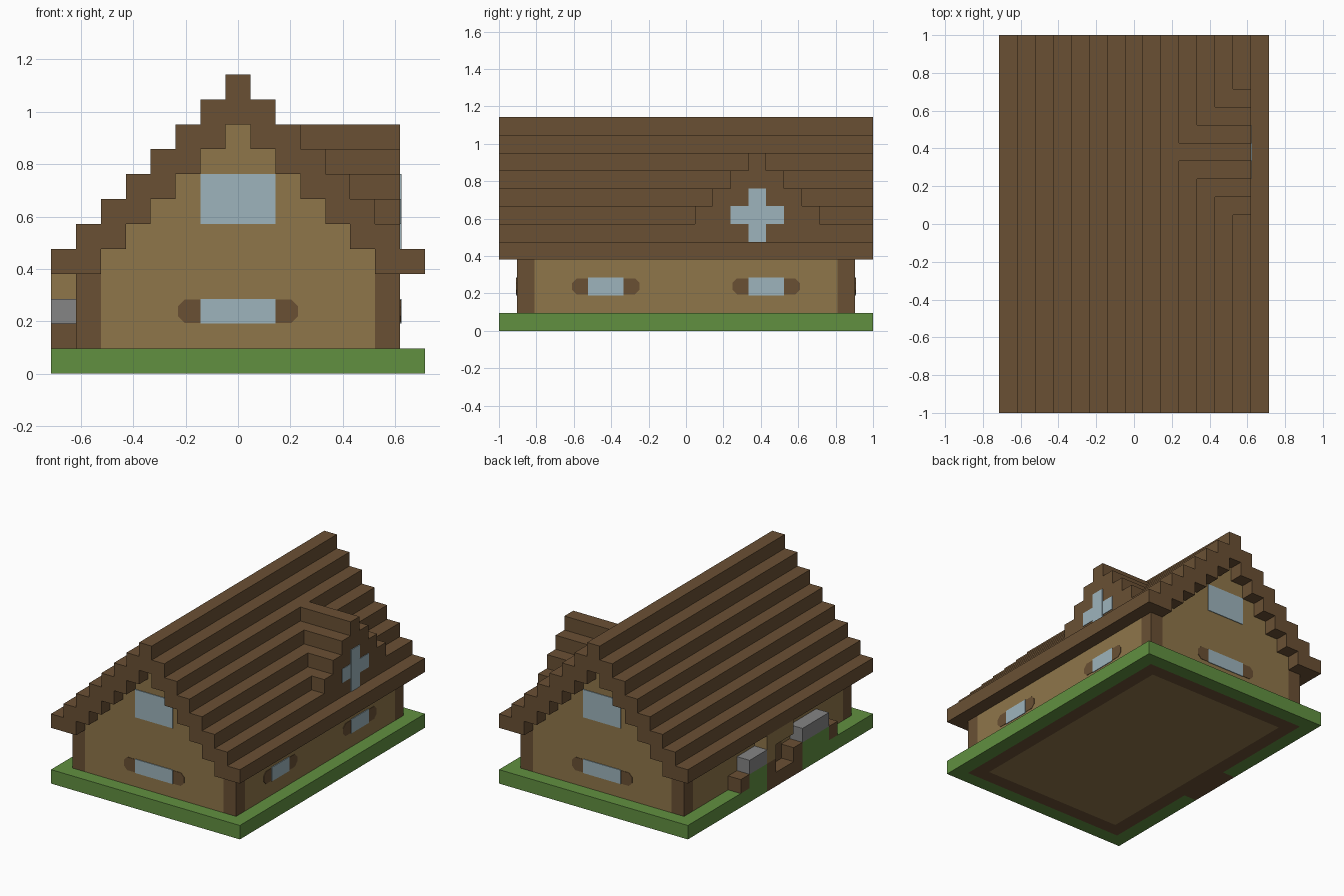
import bpy
import bmesh

U = 2 / 21  # one building block

cube = bpy.data.objects.get("Cube")
if cube:
    bpy.data.objects.remove(cube)


def material(name, rgb):
    lin = [((c / 255 + 0.055) / 1.055) ** 2.4 for c in rgb] + [1]
    m = bpy.data.materials.new(name)
    m.use_nodes = True
    m.diffuse_color = lin
    bsdf = m.node_tree.nodes["Principled BSDF"]
    bsdf.inputs["Base Color"].default_value = lin
    bsdf.inputs["Roughness"].default_value = 0.9
    return m


BROWN = material("dark_wood", (106, 80, 52))
TAN = material("light_wood", (143, 118, 74))
GLASS = material("pale_glass", (157, 180, 188))
GREEN = material("grass_green", (97, 144, 64))
GREY = material("stone_grey", (133, 133, 133))


def finish(name, bm, mat):
    bmesh.ops.recalc_face_normals(bm, faces=bm.faces)
    mesh = bpy.data.meshes.new(name)
    bm.to_mesh(mesh)
    bm.free()
    mesh.materials.append(mat)
    obj = bpy.data.objects.new(name, mesh)
    bpy.context.collection.objects.link(obj)
    return obj


def box(name, mat, xs, ys, zs):
    """Box between ranges given in blocks."""
    bm = bmesh.new()
    bmesh.ops.create_cube(bm, size=1)
    for v in bm.verts:
        for i, (lo, hi) in enumerate((xs, ys, zs)):
            v.co[i] = (lo if v.co[i] < 0 else hi) * U
    return finish(name, bm, mat)


def prism(name, mat, outline, axis, lo, hi):
    """Extrude an (across, up) outline along axis 'x' or 'y', in blocks."""
    bm = bmesh.new()
    place = (lambda a, z: (lo, a, z)) if axis == "x" else (lambda a, z: (a, lo, z))
    face = bm.faces.new([bm.verts.new(place(a, z)) for a, z in outline])
    ext = bmesh.ops.extrude_face_region(bm, geom=[face])
    for v in ext["geom"]:
        if isinstance(v, bmesh.types.BMVert):
            v.co["xy".index(axis)] = hi
    for v in bm.verts:
        v.co *= U
    return finish(name, bm, mat)


def stair(half, z, steps, rise_first=True):
    """One-block stair points going in and up from (half, z)."""
    pts = [(half, z)]
    for i in range(steps):
        pts += [(half - i, z + i + 1), (half - i - 1, z + i + 1)]
    return pts


def mirrored(pts, centre=0):
    """Close a half outline by mirroring it."""
    return [(centre + a, z) for a, z in pts] + [(centre - a, z) for a, z in reversed(pts)]


# Ground: lawn border, foundation ring and floor
for s in (-1, 1):
    side = "left" if s > 0 else "right"
    end = "back" if s > 0 else "front"
    box(f"lawn_{end}", GREEN, (-7.5, 7.5), sorted((s * 9.5, s * 10.5)), (0, 1))
    box(f"foundation_{end}", BROWN, (-6.5, 6.5), sorted((s * 8.5, s * 9.5)), (0, 1))
    box(f"foundation_{side}", BROWN, sorted((s * 5.5, s * 6.5)), (-8.5, 8.5), (0, 1))
box("lawn_left", GREEN, (6.5, 7.5), (-9.5, 9.5), (0, 1))
box("lawn_right_back", GREEN, (-7.5, -6.5), (1.5, 9.5), (0, 1))
box("lawn_right_front", GREEN, (-7.5, -6.5), (-9.5, -2.5), (0, 1))
box("doorstep", BROWN, (-7.5, -6.5), (-2.5, 1.5), (0, 1))
box("floor", TAN, (-5.5, 5.5), (-8.5, 8.5), (0, 1))

# House body: long walls and stepped gables in one block
box("side_walls", TAN, (-6.5, 6.5), (-8.5, 8.5), (1, 4))
gable = [(5.5, 1)] + stair(5.5, 4, 5)
gable += [(0.5, 10)]
prism("gable_walls", TAN, mirrored(gable), "y", -9.5, 9.5)

# Corner posts
for sx in (-1, 1):
    for sy in (-1, 1):
        box("corner_post", BROWN, sorted((sx * 5.5, sx * 6.5)),
            sorted((sy * 8.5, sy * 9.5)), (1, 4))

# Stepped main roof, a hollow staircase shell
outer = stair(7.5, 4, 7) + [(0.5, 12)]
inner = stair(5.5, 4, 5) + [(0.5, 10)]
shell = mirrored(outer) + [(-a, z) for a, z in inner] + list(reversed(inner))
prism("roof", BROWN, shell, "y", -10.5, 10.5)

# Dormer with a stepped gable
dormer = stair(3.5, 6, 3) + [(0.5, 10)]
prism("dormer", BROWN, mirrored(dormer, 4), "x", 1.5, 6.5)


# Windows and shutters as thin plates
def plate(name, mat, axis, at, across, zs, thick, cut=0.0):
    (a, b), (c, d) = across, zs
    pts = [(a + cut, c), (b - cut, c), (b, c + cut), (b, d - cut),
           (b - cut, d), (a + cut, d), (a, d - cut), (a, c + cut)]
    if not cut:
        pts = pts[::2]
        pts = [(a, c), (b, c), (b, d), (a, d)]
    sign = 1 if at > 0 else -1
    prism(name, mat, pts, axis, at - sign * 0.02, at + sign * thick)


for at in (-9.5, 9.5):
    plate("gable_shutters", BROWN, "y", at, (-2.4, 2.4), (2.03, 2.97), 0.03, 0.27)
    plate("gable_lower_window", GLASS, "y", at, (-1.5, 1.5), (2, 3), 0.05)
    plate("gable_upper_window", GLASS, "y", at, (-1.5, 1.5), (6, 8), 0.05)
for y in (-4.5, 4.5):
    plate("side_shutters", BROWN, "x", 6.5, (y - 1.9, y + 1.9), (2.05, 2.95), 0.03, 0.27)
    plate("side_window", GLASS, "x", 6.5, (y - 1, y + 1), (2, 3), 0.05)
plate("dormer_window_upright", GLASS, "x", 6.5, (3.5, 4.5), (5, 8), 0.05)
plate("dormer_window_crossbar", GLASS, "x", 6.5, (2.5, 5.5), (6, 7), 0.04)

# Entrance on the right side: planters, stone tops, end blocks and porch
PORCH = (-7.5, -6.5)
for tag, lo, hi in (("back", 1.5, 3.5), ("front", -5.5, -2.5)):
    box(f"planter_{tag}", GREEN, PORCH, (lo, hi), (1, 2))
    box(f"planter_stone_{tag}", GREY, PORCH, (lo, hi), (2, 3))
for y in (3.5, -2.5, -6.5):
    box("planter_end", BROWN, PORCH, (y, y + 1), (1, 2))
box("porch_pillar_base", BROWN, PORCH, (0.5, 1.5), (1, 2))
box("porch_pillar", TAN, PORCH, (0.5, 1.5), (2, 4))
box("porch_lintel", TAN, PORCH, (-1.5, 0.5), (3, 4))
plate("door", BROWN, "x", -6.5, (-1.5, 0.5), (1, 3), 0.05)
